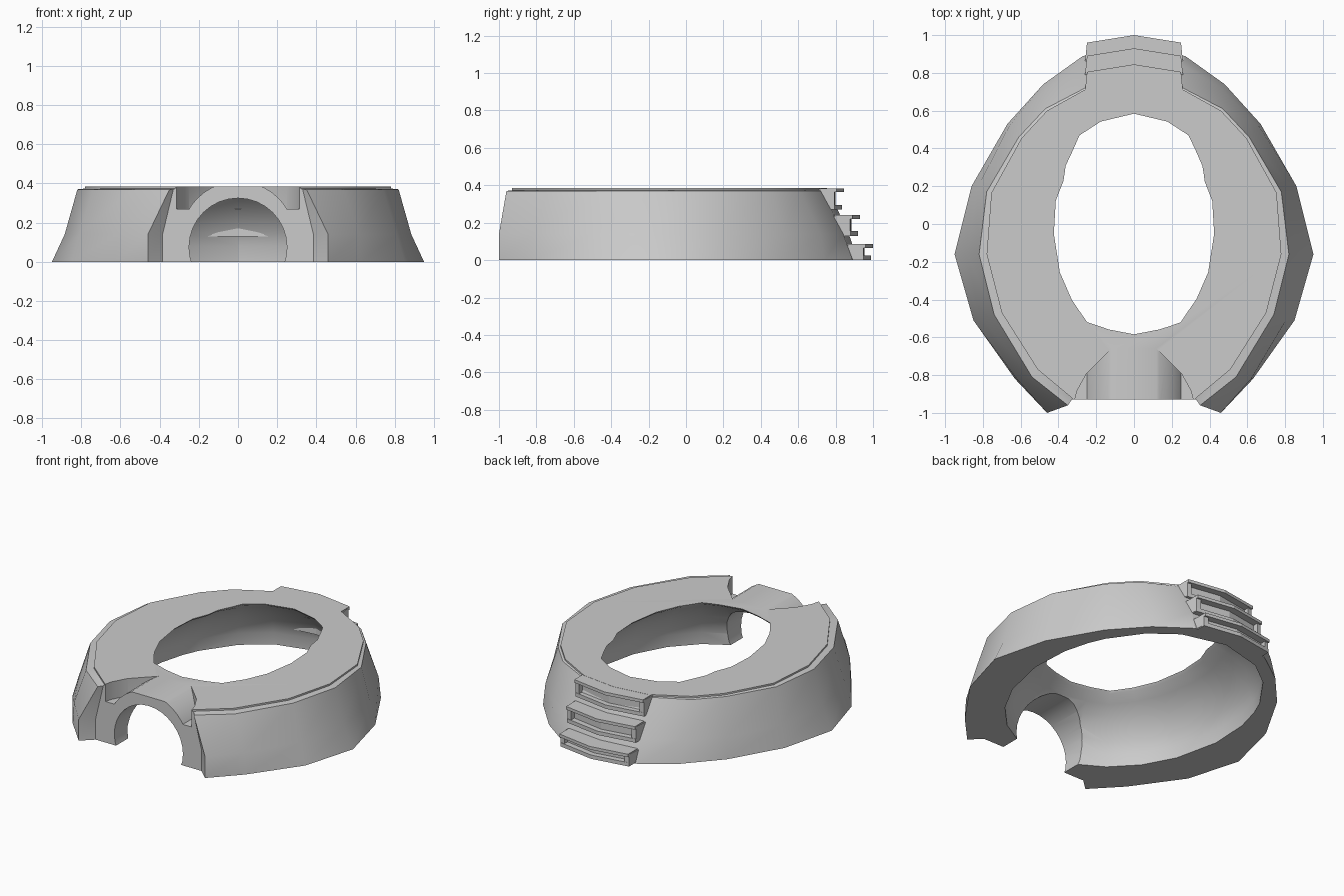
import bpy, bmesh, math
from mathutils import Vector

cube = bpy.data.objects.get("Cube")
if cube:
    bpy.data.objects.remove(cube, do_unlink=True)

grey = bpy.data.materials.new("light_grey")
grey.use_nodes = True
grey.diffuse_color = (0.6, 0.6, 0.6, 1)
grey.node_tree.nodes["Principled BSDF"].inputs["Base Color"].default_value = (0.6, 0.6, 0.6, 1)

HEIGHT = 0.385


def loft(bm, rings):
    """Skin a closed solid through rings of equal point count."""
    loops = [[bm.verts.new(p) for p in ring] for ring in rings]
    n = len(loops[0])
    for low, high in zip(loops, loops[1:]):
        for i in range(n):
            j = (i + 1) % n
            bm.faces.new((low[i], low[j], high[j], high[i]))
    bm.faces.new(loops[0][::-1])
    bm.faces.new(loops[-1])


def slab(bm, outline, z0, z1):
    loft(bm, [[(x, y, z) for x, y in outline] for z in (z0, z1)])


def finish(name, bm):
    bmesh.ops.recalc_face_normals(bm, faces=bm.faces)
    mesh = bpy.data.meshes.new(name)
    bm.to_mesh(mesh)
    bm.free()
    mesh.materials.append(grey)
    obj = bpy.data.objects.new(name, mesh)
    bpy.context.collection.objects.link(obj)
    return obj


def mirrored(half):
    """Complete a half outline that runs from the front to the back."""
    return half + [(-x, y) for x, y in reversed(half) if x > 0]


def select(obj):
    bpy.ops.object.select_all(action='DESELECT')
    obj.select_set(True)
    bpy.context.view_layer.objects.active = obj


def cut(obj, cutter):
    mod = obj.modifiers.new("cut", 'BOOLEAN')
    mod.operation = 'DIFFERENCE'
    mod.solver = 'EXACT'
    mod.object = cutter
    select(obj)
    bpy.ops.object.modifier_apply(modifier=mod.name)


def barrel(name, radius, z, y0, y1, sides):
    bm = bmesh.new()
    ring = [(radius * math.cos(2 * math.pi * i / sides), z + radius * math.sin(2 * math.pi * i / sides))
            for i in range(sides)]
    loft(bm, [[(x, y, h) for x, h in ring] for y in (y0, y1)])
    obj = finish(name, bm)
    obj.hide_render = True
    return obj


# Faceted oval body: foot, waist, shoulder and raised top
foot = [(.385, -.93), (.46, -1), (.63, -.82), (.85, -.51), (.95, -.16), (.86, .2),
        (.67, .53), (.48, .74), (.27, .89), (0, .92)]
waist = [(.385, -.93), (.46, -1), (.62, -.82), (.81, -.5), (.885, -.16), (.83, .19),
         (.66, .52), (.46, .72), (.255, .84), (0, .87)]
shoulder = [(.33, -.93), (.35, -.96), (.54, -.81), (.74, -.48), (.82, -.16), (.78, .17),
            (.61, .46), (.47, .61), (.24, .73), (0, .765)]
lip = [(.32, -.93), (.33, -.92), (.51, -.77), (.7, -.47), (.78, -.16), (.755, .165),
       (.595, .455), (.46, .6), (.235, .725), (0, .755)]
bm = bmesh.new()
loft(bm, [[(x, y, z) for x, y in mirrored(half)] for half, z in
          ((foot, 0), (waist, .14), (shoulder, .37), (lip, .374), (lip, HEIGHT))])
body = finish("ring_body", bm)

# Domed hollow, wide below and narrowing to the top opening
opening = mirrored([(0, -.57), (.13, -.545), (.24, -.51), (.32, -.39), (.38, -.25), (.41, -.05),
                    (.4, .12), (.36, .22), (.35, .3), (.28, .46), (.17, .53), (0, .57)])


def dome_factor(z):
    return math.sqrt(1 - (min(max(z, 0), HEIGHT) / .49) ** 2)


rings = []
for z in (-.05, .08, .15, .22, .28, .33, .37, .4, .5):
    t = (1 - dome_factor(z)) / (1 - dome_factor(HEIGHT))
    ring = []
    for x, y in opening:
        a = math.atan2(x / .41, y / .57)
        wide = Vector((.71 * math.sin(a), .86 * math.cos(a), z))
        ring.append(wide.lerp(Vector((x, y, z)), t))
    rings.append(ring)
bm = bmesh.new()
loft(bm, rings)
hollow = finish("hollow_cutter", bm)
hollow.hide_render = True

# Front arch bore, and the grooves left on both sides of its rounded collar
bore = barrel("bore_cutter", .25, .075, -1.2, -.5, 32)
collar = barrel("collar_cutter", .293, .118, -1.3, -.4, 40)
helpers = [hollow, bore, collar]
cut(body, hollow)
cut(body, bore)
for side in (1, -1):
    bm = bmesh.new()
    slab(bm, [(side * x, y) for x, y in
              ((.1, -.64), (.13, -.67), (.25, -.79), (.3, -.88), (.36, -1.1), (.1, -1.1))], .27, .5)
    groove = finish("groove_cutter", bm)
    groove.hide_render = True
    cut(groove, collar)
    cut(body, groove)
    helpers.append(groove)
for helper in helpers:
    bpy.data.objects.remove(helper, do_unlink=True)

select(body)
bpy.ops.object.shade_smooth_by_angle(angle=math.radians(25))


# Three stepped chevron vents on the back, each a frame around a recess
def chevron(width, back, front):
    return [(-width, back), (0, back + .03), (width, back), (width, front), (0, front + .04), (-width, front)]


vents = (("upper_vent", .27, .384, .70, .805), ("middle_vent", .13, .24, .78, .89),
         ("lower_vent", 0, .085, .85, .96))
for name, z0, z1, back, front in vents:
    bm = bmesh.new()
    slab(bm, chevron(.25, back, front), z1 - .02, z1)
    slab(bm, chevron(.25, back, front - .01), z0, z0 + .025)
    slab(bm, chevron(.235, back, front - .045), z0 + .01, z1 - .01)
    for side in (1, -1):
        slab(bm, [(side * .22, back), (side * .26, back), (side * .25, front - .012),
                  (side * .22, front - .008)], z0 + .005, z1 - .005)
    finish(name, bm)
